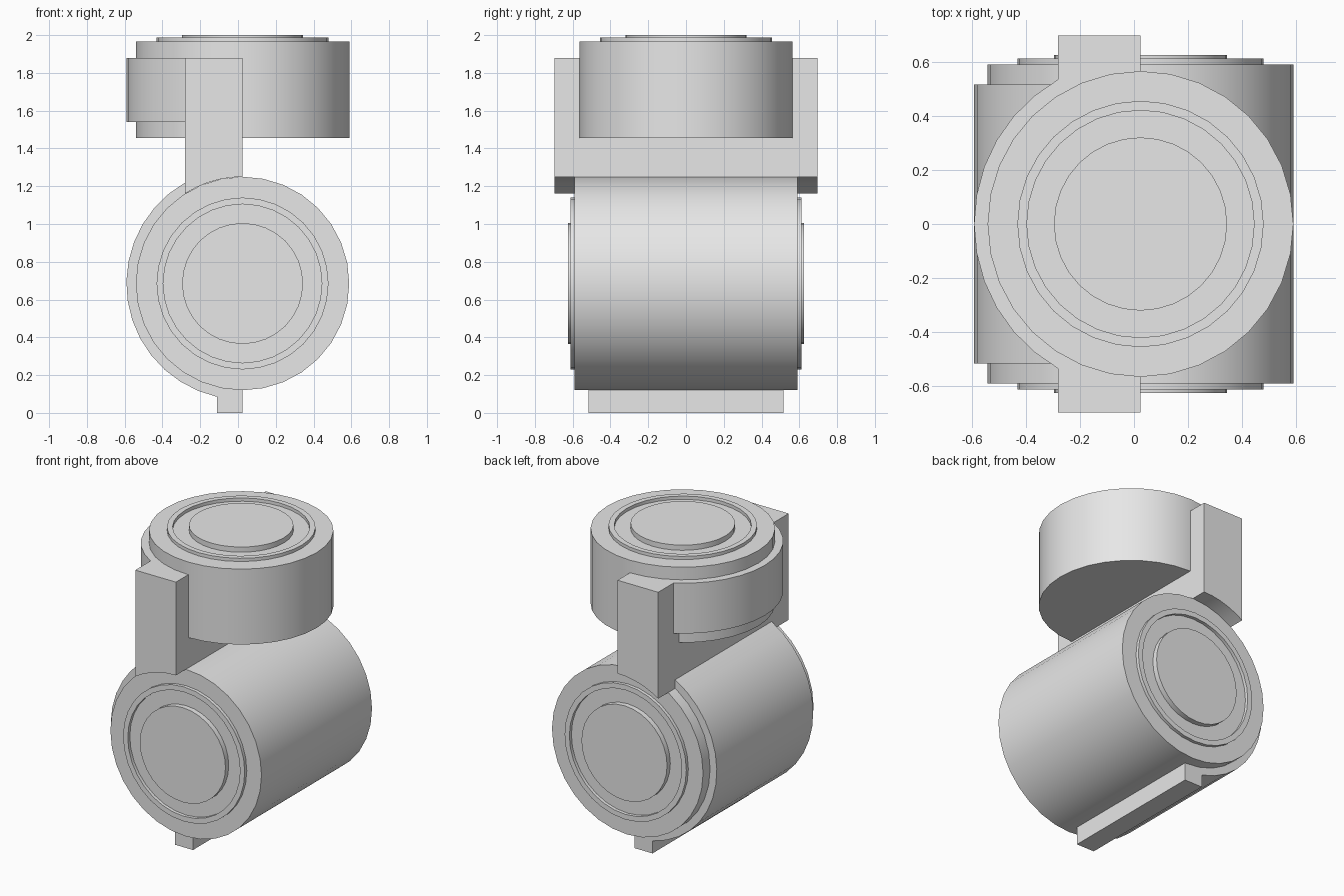
import bpy, bmesh
from math import pi, cos, sin, acos
from mathutils import Matrix, Vector

old = bpy.data.objects.get("Cube")
if old:
    bpy.data.objects.remove(old, do_unlink=True)

grey = bpy.data.materials.new("light_grey")
grey.use_nodes = True
grey.diffuse_color = (0.8, 0.8, 0.8, 1)
grey.node_tree.nodes["Principled BSDF"].inputs["Base Color"].default_value = (0.8, 0.8, 0.8, 1)

CX = 0.024            # shared axis offset of both drums
R, SHELL_R = 0.565, 0.615
LOW_Z = 0.685         # height of the lower drum's axis
WALL_X = -0.28        # left face of the bracket
SEG = 32
ALONG_Y = Matrix.Rotation(pi / 2, 4, 'X')   # turns local z to -y, local y to z


def finish(name, bm, matrix):
    bmesh.ops.remove_doubles(bm, verts=bm.verts, dist=0.0005)
    bmesh.ops.recalc_face_normals(bm, faces=bm.faces)
    bm.transform(matrix)
    mesh = bpy.data.meshes.new(name)
    bm.to_mesh(mesh)
    bm.free()
    mesh.materials.append(grey)
    ob = bpy.data.objects.new(name, mesh)
    bpy.context.collection.objects.link(ob)
    bpy.ops.object.select_all(action='DESELECT')
    ob.select_set(True)
    bpy.context.view_layer.objects.active = ob
    bpy.ops.object.shade_smooth_by_angle(angle=pi / 6)
    return ob


def lathe(name, profile, matrix):
    """Spin (radius, height) points about z."""
    bm = bmesh.new()
    verts = [bm.verts.new((r, 0, h)) for r, h in profile]
    edges = [bm.edges.new(pair) for pair in zip(verts, verts[1:])]
    bmesh.ops.spin(bm, geom=verts + edges, cent=(0, 0, 0), axis=(0, 0, 1),
                   angle=2 * pi, steps=SEG, use_merge=True)
    return finish(name, bm, matrix)


def prism(name, outline, lo, hi, matrix):
    """Extrude a flat outline along local z."""
    bm = bmesh.new()
    face = bm.faces.new([bm.verts.new((x, y, lo)) for x, y in outline])
    out = bmesh.ops.extrude_face_region(bm, geom=[face])
    moved = [g for g in out["geom"] if isinstance(g, bmesh.types.BMVert)]
    bmesh.ops.translate(bm, verts=moved, vec=Vector((0, 0, hi - lo)))
    return finish(name, bm, matrix)


def arc(radius, start, end, steps, cy=0):
    angles = [start + (end - start) * i / steps for i in range(steps + 1)]
    return [(CX + radius * cos(a), cy + radius * sin(a)) for a in angles]


def end_cap(h):
    """Stepped end: raised ring around a raised disc."""
    return [(0, h + 0.035), (0.32, h + 0.035), (0.32, h), (0.42, h),
            (0.42, h + 0.022), (0.455, h + 0.022), (0.455, h), (R, h)]


# Drums: the lower one has two stepped ends, the upper one a flat underside
cap = end_cap(0.59)
lathe("lower_drum", cap + [(r, -h) for r, h in reversed(cap)],
      Matrix.Translation((CX, 0, LOW_Z)) @ ALONG_Y)
lathe("upper_drum", end_cap(1.965) + [(R, 1.455), (0, 1.455)],
      Matrix.Translation((CX, 0, 0)))

# Raised shells around one side of each drum
top = acos((WALL_X - CX) / SHELL_R)
bottom = 2 * pi - acos((-0.11 - CX) / SHELL_R)
prism("lower_shell", arc(SHELL_R, top, bottom, 14, LOW_Z) + [(CX, LOW_Z)],
      -0.515, 0.515, ALONG_Y)
prism("upper_shell", arc(SHELL_R, top, 2 * pi - top, 12) + [(CX, 0)],
      1.54, 1.88, Matrix.Identity(4))

# Bracket with an underside that follows the lower drum
seat = arc(R, acos((WALL_X - CX) / R), pi / 2, 5, LOW_Z)
prism("bracket", seat + [(CX, 1.88), (WALL_X, 1.88)], -0.697, 0.697, ALONG_Y)

# Foot rail under the lower drum
prism("foot_rail", [(-0.11, 0), (CX, 0), (CX, 0.2), (-0.11, 0.2)],
      -0.515, 0.515, ALONG_Y)
